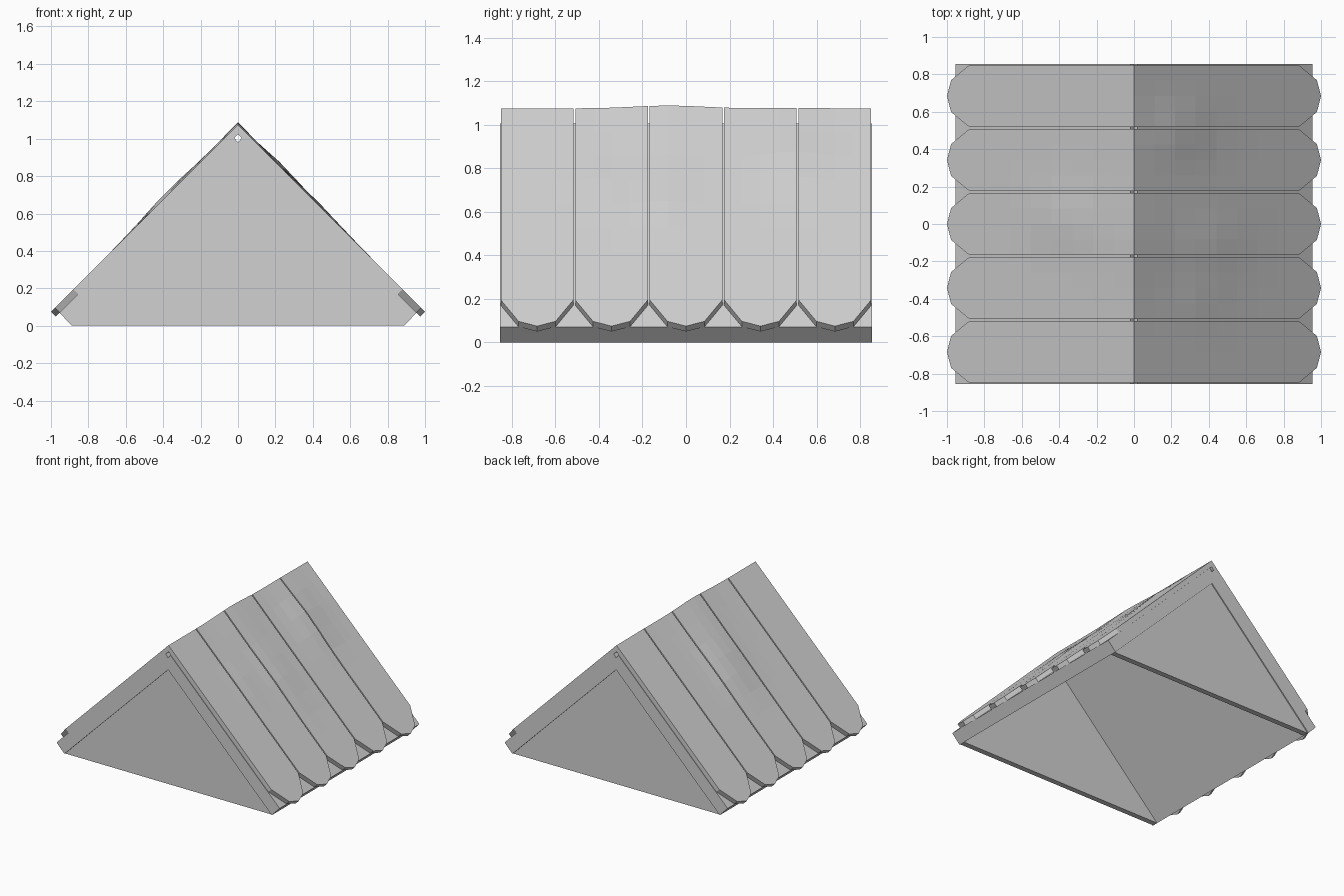
import bpy, bmesh, math

if "Cube" in bpy.data.objects:
    bpy.data.objects.remove(bpy.data.objects["Cube"])

grey = bpy.data.materials.new("plain grey")
grey.diffuse_color = (0.64, 0.64, 0.64, 1)
grey.use_nodes = True
grey.node_tree.nodes["Principled BSDF"].inputs["Base Color"].default_value = grey.diffuse_color


def finish(name, bm):
    bmesh.ops.recalc_face_normals(bm, faces=bm.faces[:])
    mesh = bpy.data.meshes.new(name)
    bm.to_mesh(mesh)
    bm.free()
    mesh.materials.append(grey)
    obj = bpy.data.objects.new(name, mesh)
    bpy.context.collection.objects.link(obj)
    return obj


def prism(name, profile, y0, y1):
    """Extrude an x-z profile from y0 to y1."""
    bm = bmesh.new()
    face = bm.faces.new([bm.verts.new((x, y0, z)) for x, z in profile])
    ext = bmesh.ops.extrude_face_region(bm, geom=[face])
    for v in ext["geom"]:
        if isinstance(v, bmesh.types.BMVert):
            v.co.y = y1
    bmesh.ops.triangulate(bm, faces=[f for f in bm.faces if len(f.verts) > 4])
    # extruding a lone face keeps it as the near cap
    return finish(name, bm)


DEPTH = 0.855

# Thick folded roof slab, with a small channel under the ridge
half = [(0.02, 1.005), (0.955, 0.07), (0.888, 0.0), (0, 0.888)]
outline = half + [(-x, z) for x, z in half[2::-1]] + [(0, 0.98)]
prism("roof_slab", outline, -DEPTH, DEPTH)

# Thin gable walls, set slightly into each open end
for name, side in (("front_gable", -1), ("back_gable", 1)):
    prism(name, [(-0.887, 0), (0.887, 0), (0, 0.89)],
          side * (DEPTH - 0.008), side * (DEPTH - 0.05))

# Soft dents and swellings of the old boards: x, y, spread, height
BUMPS = [(0.24, 0.5, 0.15, 0.018), (0.42, -0.1, 0.16, 0.012),
         (-0.38, 0.02, 0.16, 0.018), (0, -0.08, 0.22, 0.010),
         (0.35, -0.4, 0.12, 0.006)]


def swell(x, y):
    return sum(h * math.exp(-((x - bx) ** 2 + (y - by) ** 2) / (s * s))
               for bx, by, s, h in BUMPS)


# Boards folded over the ridge, with tapered pointed ends
PITCH, HALF, STEPS, COLS = 0.342, 0.1665, 9, 4


def board(name, yc):
    bm = bmesh.new()
    rows = []
    for i in range(-STEPS, STEPS + 1):
        row = []
        for j in range(COLS + 1):
            t = 2 * j / COLS - 1
            if abs(i) == STEPS:
                x, w = 1.0 - 0.022 * abs(t), 0.085
            else:
                x, w = 0.88 * abs(i) / (STEPS - 1), HALF
            row.append(bm.verts.new((math.copysign(x, i), yc + w * t, 1.075 - x)))
        rows.append(row)
    for a, b in zip(rows, rows[1:]):
        for j in range(COLS):
            bm.faces.new((a[j], b[j], b[j + 1], a[j + 1]))
    # thickness, mitred at the ridge
    ext = bmesh.ops.extrude_face_region(bm, geom=bm.faces[:], use_keep_orig=True)
    for v in ext["geom"]:
        if isinstance(v, bmesh.types.BMVert):
            x = max(0, abs(v.co.x) - 0.025)
            v.co.x = math.copysign(x, v.co.x)
            v.co.z = 1.025 - x
    for v in bm.verts:
        v.co.z += 1.3 * swell(v.co.x, v.co.y)
    return finish(name, bm)


for k in range(5):
    board(f"roof_board_{k + 1}", (k - 2) * PITCH)
